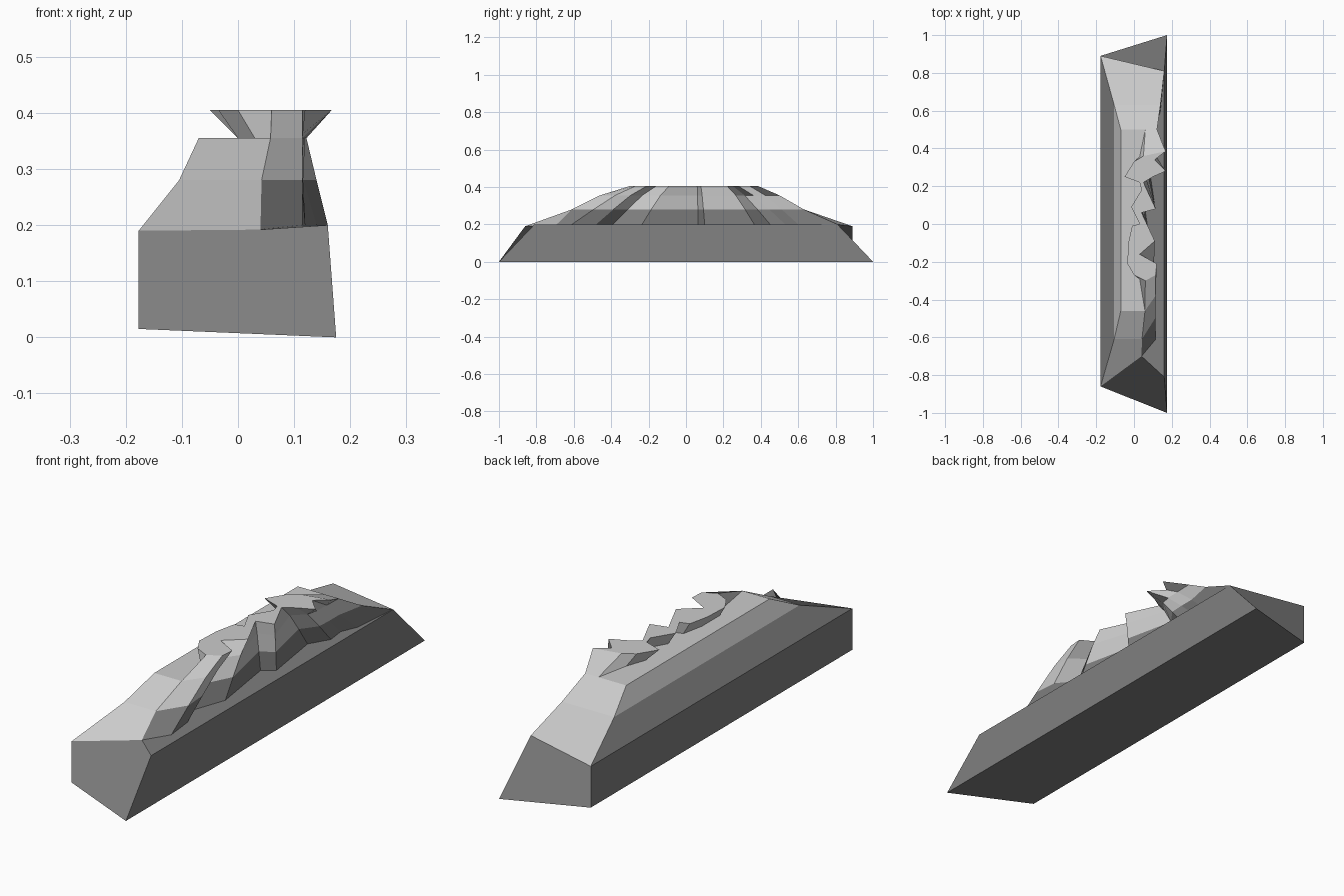
import bpy, bmesh

if "Cube" in bpy.data.objects:
    bpy.data.objects.remove(bpy.data.objects["Cube"])

bm = bmesh.new()
dark = bpy.data.materials.new("dark_stone")
dark.diffuse_color = (.21, .21, .21, 1)
dark.use_nodes = True
dark.node_tree.nodes["Principled BSDF"].inputs["Base Color"].default_value = dark.diffuse_color
pale = bpy.data.materials.new("pale_stone")
pale.diffuse_color = (.8, .8, .8, 1)
pale.use_nodes = True
pale.node_tree.nodes["Principled BSDF"].inputs["Base Color"].default_value = pale.diffuse_color


def face(pts, mat=0):
    clean = []
    for p in pts:
        p = tuple(round(c, 4) for c in p)
        if p not in clean:
            clean.append(p)
    if len(clean) > 2:
        bm.faces.new([bm.verts.new(p) for p in clean]).material_index = mat


def strip(lower, upper, mat=0):
    for i in range(len(lower) - 1):
        face([lower[i], lower[i + 1], upper[i + 1], upper[i]], mat)


def at(row, z):
    return [(x, y, z) for x, y in row]


# Jagged cliff line at the crest and at the foot
crest = [(.06, -.30), (.115, -.27), (.12, -.21), (.03, -.16), (.11, -.09), (.04, .06),
         (.115, .08), (.05, .22), (.10, .25), (.167, .28), (.11, .34), (.167, .385)]
foot = [(.04, -.70), (.115, -.61), (.10, -.48), (.05, -.39), (.105, -.235), (.06, .065),
        (.11, .10), (.07, .365), (.12, .45), (.11, .53), (.14, .60), (.16, .81)]


def between(t, squeeze, start, end):
    row = []
    for a, b in zip(crest, foot):
        x = a[0] + (b[0] - a[0]) * t
        row.append((min(x, .085 + (x - .085) * squeeze) if x > .12 else x,
                    a[1] + (b[1] - a[1]) * t))
    return [start] + row[1:-1] + [end]


r0, r3 = at(foot, .20), at(crest, .405)
r0[0] = (.04, -.70, .192)
r1 = at(between(.66, .7, (.042, -.61), (.14, .63)), .28)
r2 = at(between(.32, .5, (.058, -.46), (.122, .50)), .355)
strip(r0, r1, 1)
strip(r1, r2)
strip(r2, r3)

# Jagged inner edge of the crest, overhanging the plateau
inner = [(.06, -.30), (.0, -.27), (-.035, -.21), (-.03, -.10), (-.01, -.01), (.03, .0),
         (-.015, .09), (.04, .18), (.03, .22), (-.05, .25), (.0, .33), (.05, .36)]
l3 = at(inner, .405)
l2 = [(max(.0, x + .03), y * 1.08, .355) for x, y in inner]
l2[0], l2[-1] = r2[0], (.06, .50, .355)
strip(l3, l2)
face([r2[-1], l2[-1], l3[-1], r3[-1]])
face(r3 + l3[::-1])

# Straight sloping terraces: front and back corners of the left side
front = [(-.177, -.86, .19), (-.105, -.61, .28), (-.07, -.46, .355)]
back = [(-.177, .89, .19), (-.105, .63, .28), (-.07, .50, .355)]
rows = (r0, r1, r2)
for i in range(2):
    face([front[i], front[i + 1], back[i + 1], back[i]], 1 - i)
    face([front[i], rows[i][0], rows[i + 1][0], front[i + 1]])
    face([back[i], back[i + 1], rows[i + 1][-1], rows[i][-1]])
face([front[2]] + l2 + [back[2]])

# Dark base block with slanted ends and a narrow shelf below the cliff
fl, bl = (-.177, -.86, .015), (-.177, .89, .015)
fr, br = (.175, -1, 0), (.175, 1, 0)
shelf = (.16, -.81, .20)
face([shelf] + r0[::-1], 1)
face([fl, bl, back[0], front[0]], 1)
face([fr, br, r0[-1], shelf], 1)
face([fl, fr, shelf, r0[0], front[0]], 1)
face([bl, br, r0[-1], back[0]], 1)
face([fl, fr, br, bl], 1)

bmesh.ops.remove_doubles(bm, verts=bm.verts, dist=.0005)
bmesh.ops.recalc_face_normals(bm, faces=bm.faces)
mesh = bpy.data.meshes.new("rocky_ridge")
bm.to_mesh(mesh)
bm.free()
mesh.materials.append(pale)
mesh.materials.append(dark)
bpy.context.collection.objects.link(bpy.data.objects.new("rocky_ridge", mesh))
